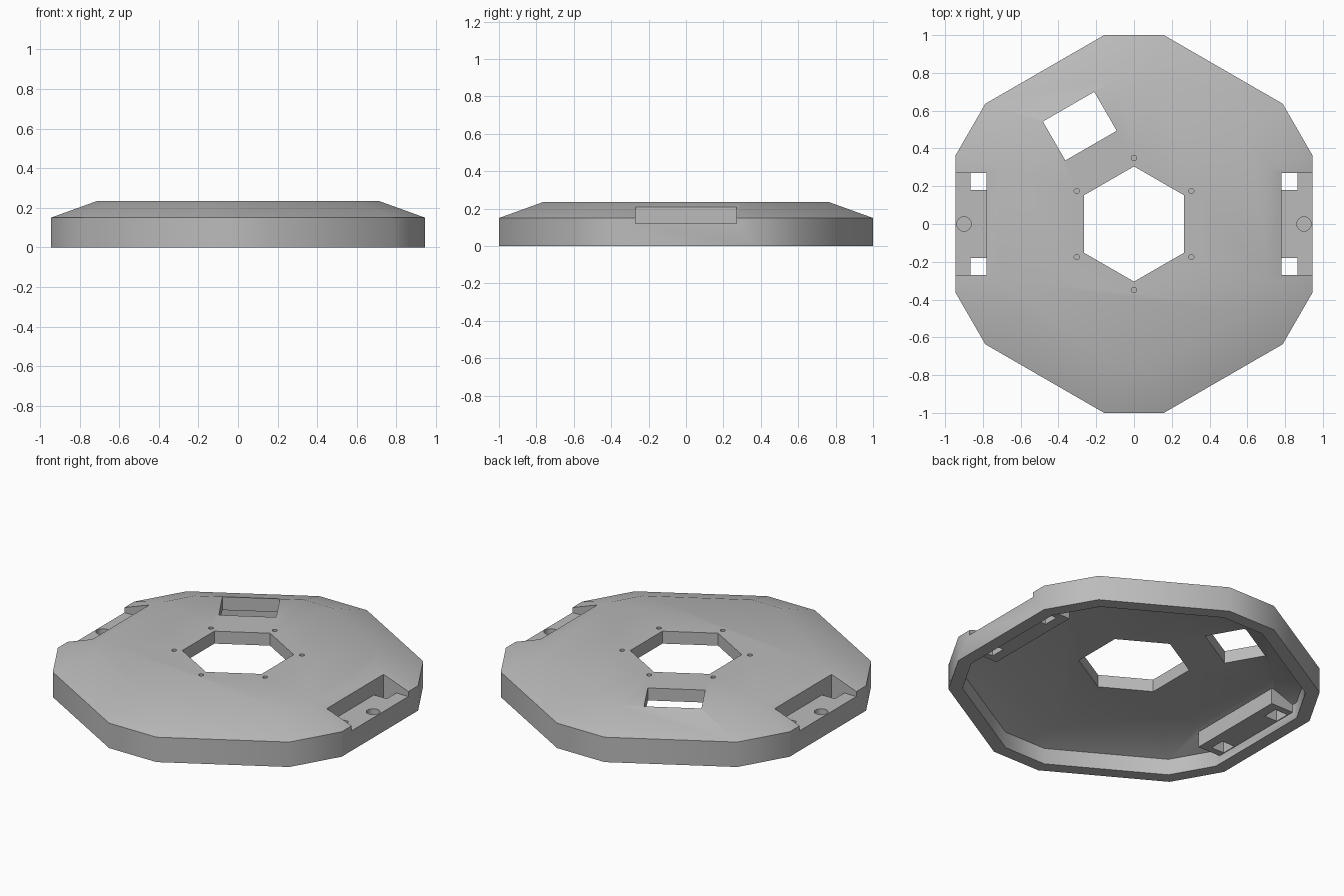
import bpy, bmesh
from math import sin, cos, tan, pi, radians

old = bpy.data.objects.get("Cube")
if old:
    bpy.data.objects.remove(old, do_unlink=True)

grey = bpy.data.materials.new("light grey")
grey.use_nodes = True
COLOUR = (0.5, 0.5, 0.5, 1)
grey.diffuse_color = COLOUR
grey.node_tree.nodes["Principled BSDF"].inputs["Base Color"].default_value = COLOUR


def make_object(name, bm):
    bmesh.ops.recalc_face_normals(bm, faces=bm.faces)
    mesh = bpy.data.meshes.new(name)
    bm.to_mesh(mesh)
    bm.free()
    mesh.materials.append(grey)
    obj = bpy.data.objects.new(name, mesh)
    bpy.context.collection.objects.link(obj)
    return obj


def outline(inset):
    """Hexagon with trimmed corners, every side moved inward by inset."""
    long_side, short_side = 0.945 - inset, 1.0 - inset
    half = (long_side - short_side * cos(pi / 6)) / sin(pi / 6)
    points = []
    for k in range(6):
        a = pi / 6 + k * pi / 3
        for t in (-half, half):
            points.append((short_side * cos(a) - t * sin(a),
                           short_side * sin(a) + t * cos(a)))
    return points


def loft(name, rings):
    """Closed solid through a list of (points, z) rings."""
    bm = bmesh.new()
    loops = [[bm.verts.new((x, y, z)) for x, y in pts] for pts, z in rings]
    for a, b in zip(loops, loops[1:]):
        n = len(a)
        for i in range(n):
            j = (i + 1) % n
            bm.faces.new((a[i], a[j], b[j], b[i]))
    bm.faces.new(loops[0])
    bm.faces.new(loops[-1])
    return make_object(name, bm)


def prism(name, points, z0, z1):
    return loft(name, [(points, z0), (points, z1)])


def box(name, x0, x1, y0, y1, z0, z1):
    return prism(name, [(x0, y0), (x1, y0), (x1, y1), (x0, y1)], z0, z1)


def circle(cx, cy, r, n, start=0.0):
    return [(cx + r * cos(start + 2 * pi * i / n),
             cy + r * sin(start + 2 * pi * i / n)) for i in range(n)]


def combine(tool, operation="DIFFERENCE"):
    """Apply a boolean to the shell, then discard the tool."""
    bpy.context.view_layer.objects.active = shell
    mod = shell.modifiers.new(tool.name, "BOOLEAN")
    mod.operation = operation
    mod.solver = "EXACT"
    mod.object = tool
    bpy.ops.object.modifier_apply(modifier=mod.name)
    bpy.data.objects.remove(tool, do_unlink=True)


# Hollow cover: wall, sloping shoulder, flat top, even thickness inside
shell = loft("cover_shell", [
    (outline(0.075), 0), (outline(0), 0), (outline(0), 0.15),
    (outline(0.235), 0.235)][1:])
combine(loft("cavity", [
    (outline(0.075), -0.1), (outline(0.075), 0.097),
    (outline(0.249), 0.16)]))

# Side pockets: backing block, open notch, two windows, blind screw hole
for s in (1, -1):
    def side_box(name, x0, x1, *rest):
        return box(name, *sorted((s * x0, s * x1)), *rest)
    combine(side_box("pocket_block", 0.72, 0.92, -0.31, 0.31, 0.05, 0.145), "UNION")
    combine(side_box("pocket_notch", 0.78, 1.1, -0.27, 0.27, 0.12, 0.4))
    for y in (-0.27, 0.18):
        combine(side_box("pocket_window", 0.78, 0.865, y, y + 0.09, -0.1, 0.3))
    combine(prism("screw_hole", circle(s * 0.9, 0, 0.038, 24), 0.07, 0.3))

# Central hexagonal opening with six small blind holes around it
combine(prism("centre_opening", circle(0, 0, 0.305, 6, pi / 2), -0.1, 0.4))
for k in range(6):
    a = pi / 2 + k * pi / 3
    combine(prism("pin_hole", circle(0.35 * cos(a), 0.35 * sin(a), 0.014, 16),
                  0.19, 0.4))

# Tilted rectangular opening
c, d = cos(radians(30)), sin(radians(30))
corners = [(-0.287 + u * c - v * d, 0.518 + u * d + v * c)
           for u, v in ((-0.157, -0.119), (0.157, -0.119),
                        (0.157, 0.119), (-0.157, 0.119))]
combine(prism("rectangular_opening", corners, -0.1, 0.4))

# Soft shoulder, crisp corners elsewhere
bpy.ops.object.select_all(action="DESELECT")
shell.select_set(True)
bpy.context.view_layer.objects.active = shell
bpy.ops.object.shade_smooth_by_angle(angle=radians(32))
